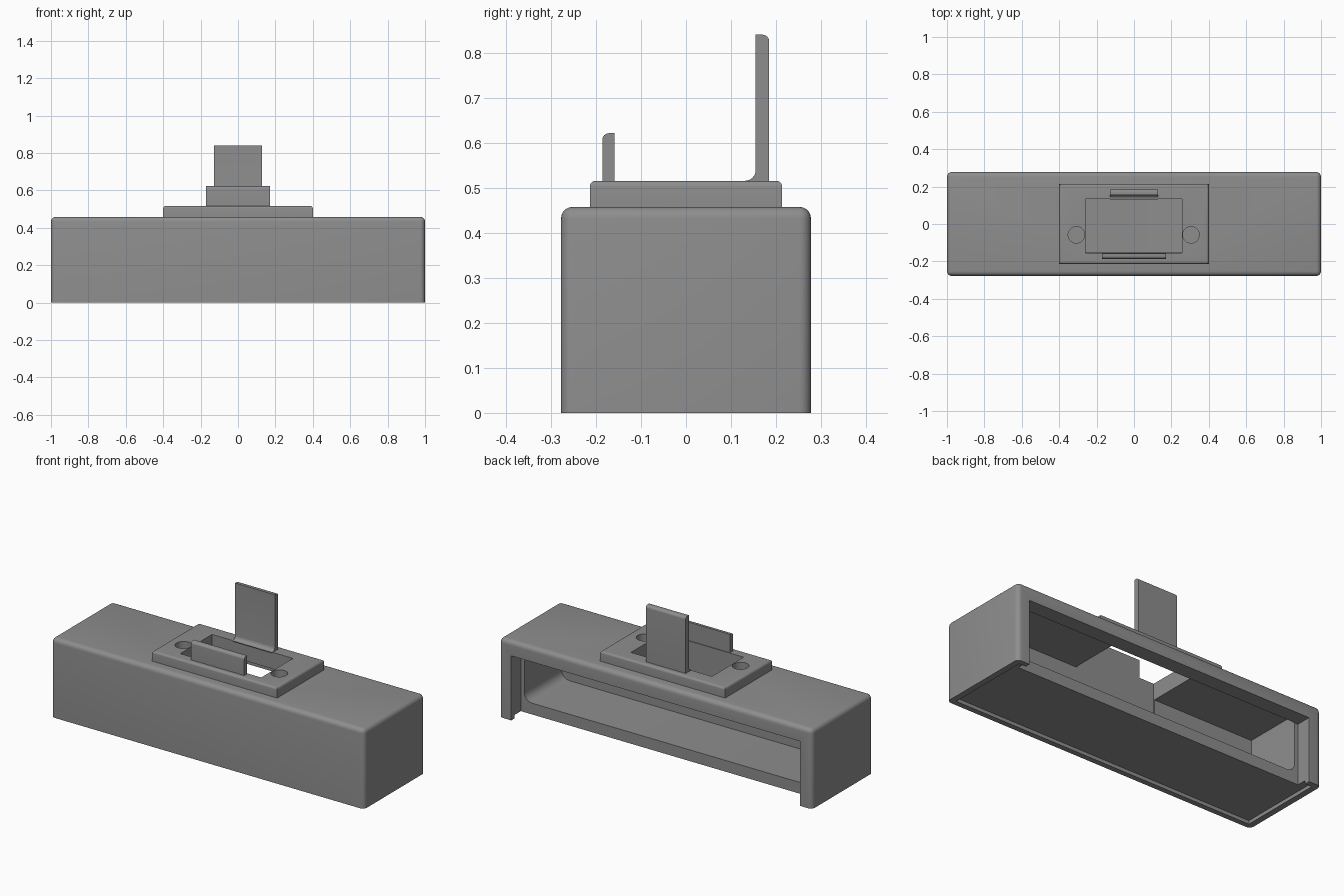
import bpy, bmesh, math

if "Cube" in bpy.data.objects:
    bpy.data.objects.remove(bpy.data.objects["Cube"])

grey = bpy.data.materials.new("mid grey")
grey.diffuse_color = (0.27, 0.27, 0.27, 1)
grey.use_nodes = True
grey.node_tree.nodes["Principled BSDF"].inputs["Base Color"].default_value = grey.diffuse_color


def finish(name, bm):
    bmesh.ops.recalc_face_normals(bm, faces=bm.faces[:])
    mesh = bpy.data.meshes.new(name)
    bm.to_mesh(mesh)
    bm.free()
    mesh.materials.append(grey)
    ob = bpy.data.objects.new(name, mesh)
    bpy.context.collection.objects.link(ob)
    return ob


def box(name, lo, hi, bevels=()):
    """Box between two corners; bevels are (edge rule on two vertices, radius)."""
    bm = bmesh.new()
    bmesh.ops.create_cube(bm, size=1)
    for v in bm.verts:
        v.co = [l + (c + 0.5) * (h - l) for c, l, h in zip(v.co, lo, hi)]
    for rule, radius in bevels:
        edges = [e for e in bm.edges if rule(e.verts[0].co, e.verts[1].co)]
        bmesh.ops.bevel(bm, geom=edges, offset=radius, segments=5,
                        profile=0.5, affect='EDGES')
    return finish(name, bm)


def cylinder(name, x, y, z0, z1, r):
    bm = bmesh.new()
    bmesh.ops.create_cone(bm, cap_ends=True, segments=40, radius1=r, radius2=r, depth=z1 - z0)
    bmesh.ops.translate(bm, verts=bm.verts[:], vec=(x, y, (z0 + z1) / 2))
    return finish(name, bm)


def extrude_x(name, profile, half):
    """Extrude a (y, z) profile across x."""
    bm = bmesh.new()
    face = bm.faces.new([bm.verts.new((-half, y, z)) for y, z in profile])
    new = bmesh.ops.extrude_face_region(bm, geom=[face])["geom"]
    bmesh.ops.translate(bm, vec=(2 * half, 0, 0),
                        verts=[g for g in new if isinstance(g, bmesh.types.BMVert)])
    return finish(name, bm)


def arc(cy, cz, r, a0, a1, n=6):
    return [(cy + r * math.cos(math.radians(a0 + (a1 - a0) * i / n)),
             cz + r * math.sin(math.radians(a0 + (a1 - a0) * i / n))) for i in range(n + 1)]


def cut(ob, cutters):
    bpy.context.view_layer.objects.active = ob
    for c in cutters:
        mod = ob.modifiers.new("cut", 'BOOLEAN')
        mod.operation, mod.solver, mod.object = 'DIFFERENCE', 'EXACT', c
        bpy.ops.object.modifier_apply(modifier=mod.name)
    for c in cutters:
        bpy.data.objects.remove(c)


def smooth(ob):
    bpy.ops.object.select_all(action='DESELECT')
    ob.select_set(True)
    bpy.context.view_layer.objects.active = ob
    bpy.ops.object.shade_smooth_by_angle(angle=math.radians(30))


TOP, DECK = 0.458, 0.516


def top_edge(z):
    return lambda a, b: min(a.z, b.z) > z - 0.001


# Hollow housing: rounded on top and corners, open at the back, shallow recess below
housing = box("housing", (-1, -0.278, 0), (1, 0.278, TOP),
              [(lambda a, b: abs(a.z - b.z) > 0.1 or min(a.z, b.z) > 0.4, 0.026)])
cut(housing, [
    box("base_recess", (-0.965, -0.247, -0.1), (0.965, 0.247, 0.02)),
    box("back_opening", (-0.922, 0.19, -0.1), (0.922, 0.4, 0.373)),
    box("cavity", (-0.9, -0.15, 0.085), (0.9, 0.192, 0.42),
        [(lambda a, b: max(a.z, b.z) < 0.1 and abs(a.y - b.y) > 0.1, 0.05)]),
    box("deck_hole", (-0.26, -0.155, 0.3), (0.257, 0.135, 0.6)),
])

# Mounting plate with a window and two blind screw holes
plate = box("mounting_plate", (-0.4, -0.214, TOP), (0.4, 0.214, DECK), [(top_edge(DECK), 0.013)])
cut(plate, [box("window", (-0.26, -0.155, 0.3), (0.257, 0.135, 0.6))] +
    [cylinder("screw_hole", x, -0.058, TOP + 0.002, 0.6, 0.044) for x in (-0.308, 0.305)])

# Short front tab, rounded on its outer top edge
front_tab = extrude_x("front_tab", [(-0.159, DECK - 0.01), (-0.159, 0.622)]
                      + arc(-0.171, 0.607, 0.015, 90, 180) + [(-0.186, DECK - 0.01)], 0.17)

# Tall back tab, rounded on top and filleted at its foot
back_tab = extrude_x("back_tab", [(0.185, DECK - 0.01)] + arc(0.17, 0.826, 0.015, 0, 90)
                     + [(0.155, 0.841)] + arc(0.131, DECK + 0.024, 0.024, 0, -90)
                     + [(0.136, DECK - 0.01)], 0.127)

for part in (housing, plate, front_tab, back_tab):
    smooth(part)
